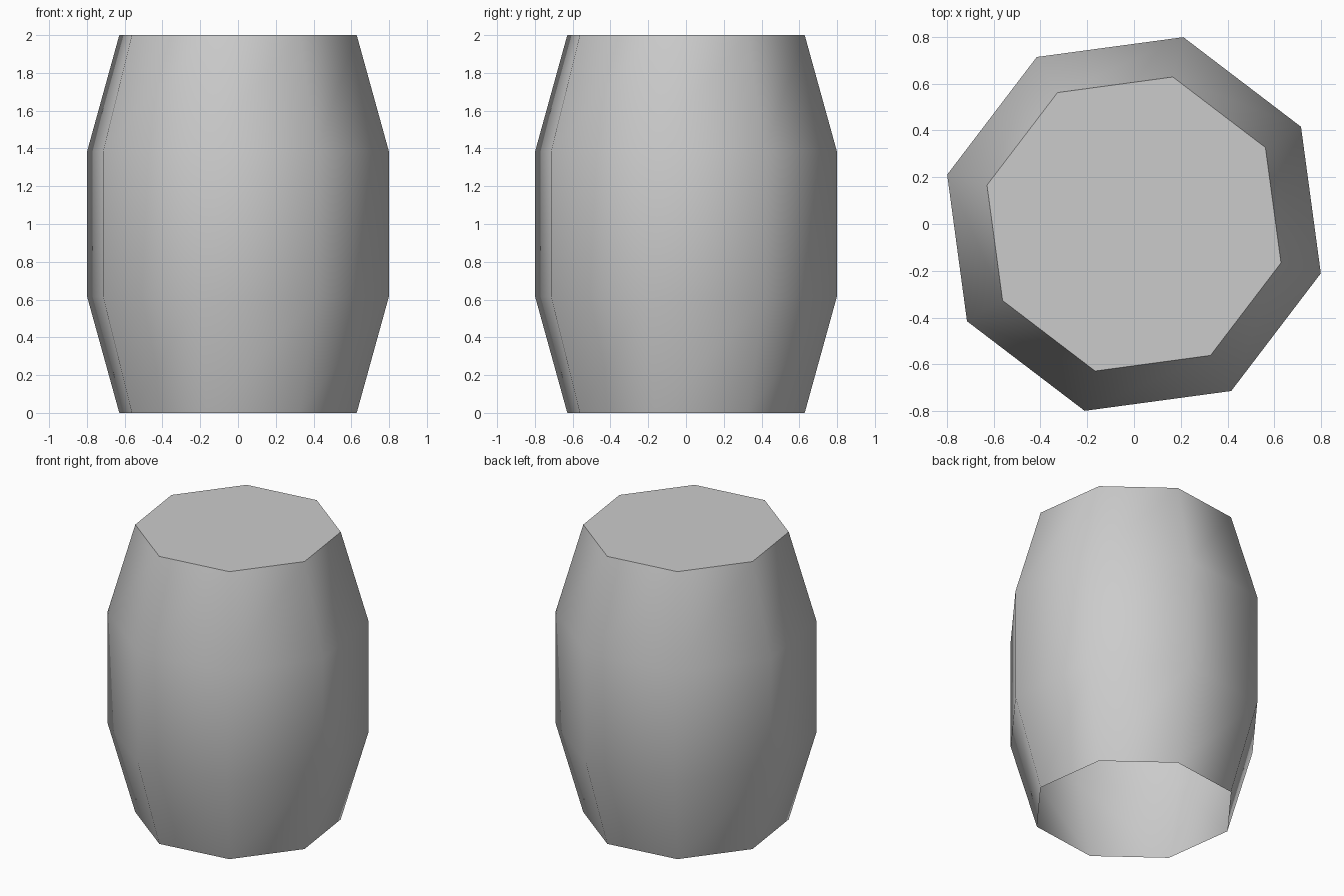
import bpy
import bmesh
from math import cos, sin, radians

cube = bpy.data.objects.get("Cube")
if cube:
    bpy.data.objects.remove(cube, do_unlink=True)

SIDES = 8
TURN = radians(30.2)
# Barrel profile: (radius, height) from the rim up to the lid
PROFILE = [(0.65, 0), (0.826, 0.615), (0.826, 1.385), (0.65, 2)]

# Plain grey material
grey = bpy.data.materials.new("plain_grey")
grey.use_nodes = True
colour = (0.6, 0.6, 0.6, 1)
grey.diffuse_color = colour
grey.node_tree.nodes["Principled BSDF"].inputs["Base Color"].default_value = colour

bm = bmesh.new()


def ring(radius, height):
    angles = [TURN + radians(360 / SIDES * i) for i in range(SIDES)]
    return [bm.verts.new((radius * cos(a), radius * sin(a), height)) for a in angles]


# Bulging smooth wall, open at the bottom
rings = [ring(r, z) for r, z in PROFILE]
for low, high in zip(rings, rings[1:]):
    for i in range(SIDES):
        j = (i + 1) % SIDES
        bm.faces.new((low[i], low[j], high[j], high[i])).smooth = True

# Flat lid with a sharp rim
lid = bm.faces.new(rings[-1])
for edge in lid.edges:
    edge.smooth = False

mesh = bpy.data.meshes.new("barrel")
bm.to_mesh(mesh)
bm.free()
mesh.materials.append(grey)
barrel = bpy.data.objects.new("barrel", mesh)
bpy.context.collection.objects.link(barrel)
